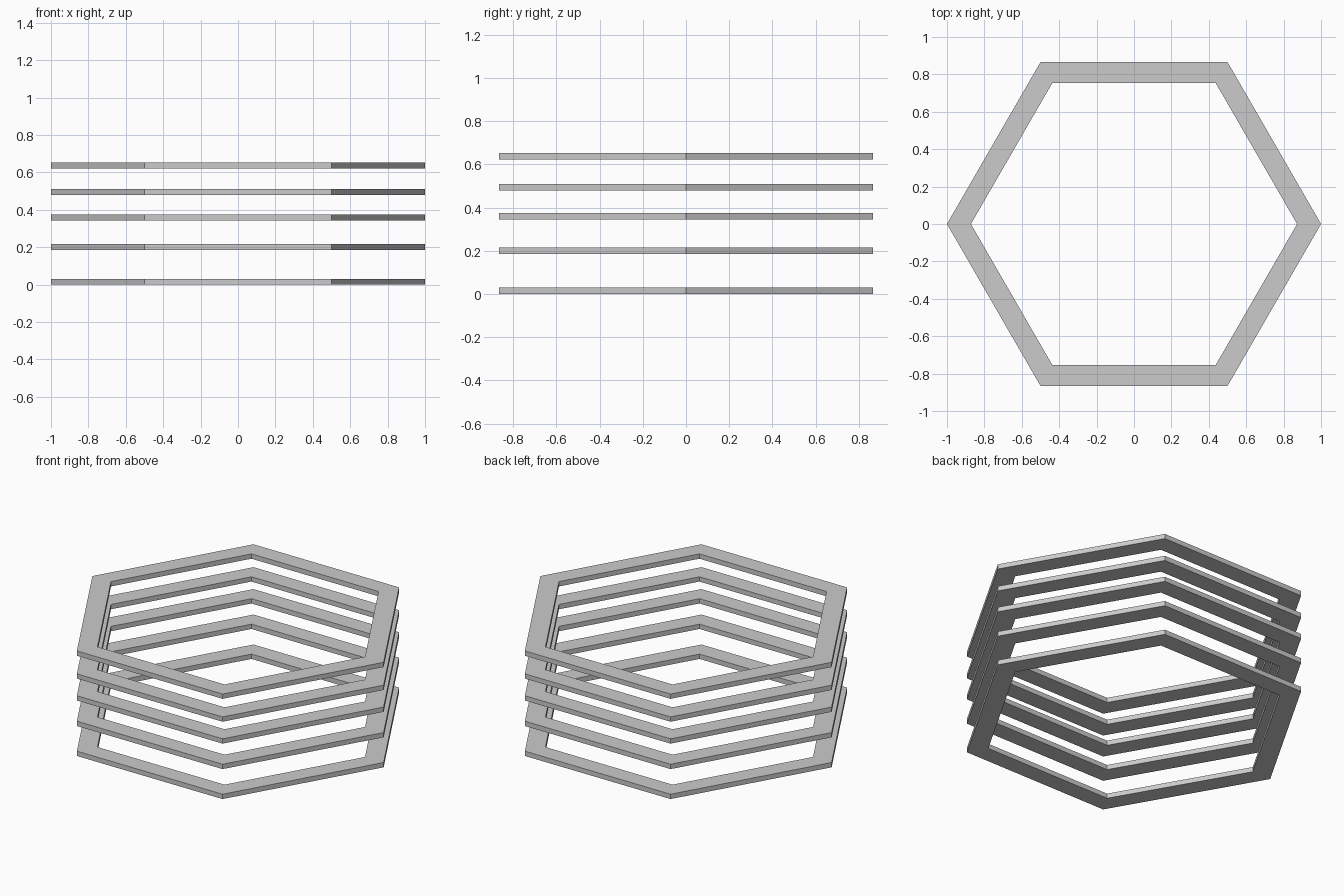
import bpy, bmesh
from math import cos, sin, pi

if "Cube" in bpy.data.objects:
    bpy.data.objects.remove(bpy.data.objects["Cube"])

OUTER, INNER, THICK, SIDES = 1.0, 0.872, 0.03, 6


def hex_ring(name, z):
    bm = bmesh.new()

    def loop(r, h):
        return [bm.verts.new((r * cos(2 * pi * i / SIDES), r * sin(2 * pi * i / SIDES), h))
                for i in range(SIDES)]

    # Rectangular cross-section swept round the hexagon
    loops = [loop(OUTER, 0), loop(OUTER, THICK), loop(INNER, THICK), loop(INNER, 0)]
    for k in range(4):
        a, b = loops[k], loops[(k + 1) % 4]
        for i in range(SIDES):
            j = (i + 1) % SIDES
            bm.faces.new((a[i], a[j], b[j], b[i]))
    bmesh.ops.recalc_face_normals(bm, faces=bm.faces)
    mesh = bpy.data.meshes.new(name)
    bm.to_mesh(mesh)
    bm.free()
    obj = bpy.data.objects.new(name, mesh)
    obj.location.z = z
    bpy.context.collection.objects.link(obj)


# Stack of five floating hexagonal rings
for n, z in enumerate((0.0, 0.186, 0.344, 0.48, 0.622), 1):
    hex_ring(f"hexagon_ring_{n}", z)
